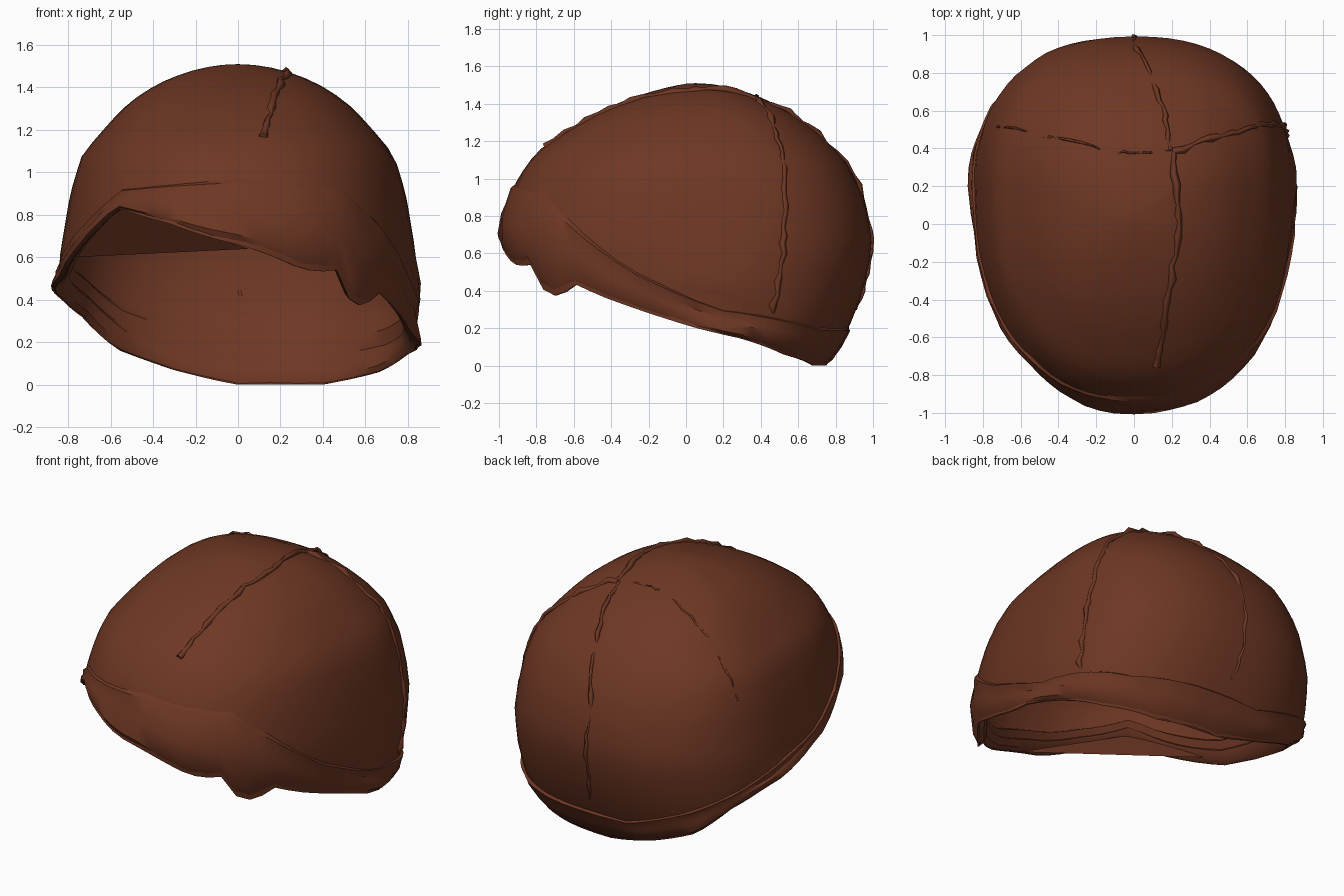
import bpy, bmesh, math, random
from mathutils import Vector
from mathutils.bvhtree import BVHTree

random.seed(4)
if "Cube" in bpy.data.objects:
    bpy.data.objects.remove(bpy.data.objects["Cube"], do_unlink=True)

TOP = 1.51
SEGMENTS = 72

brown = bpy.data.materials.new("brown_leather")
brown.use_nodes = True
colour = (0.155, 0.038, 0.017, 1)
brown.diffuse_color = colour
bsdf = next(n for n in brown.node_tree.nodes if n.type == "BSDF_PRINCIPLED")
bsdf.inputs["Base Color"].default_value = colour
bsdf.inputs["Roughness"].default_value = 0.8


def lerp_table(table, t):
    for (a, va), (b, vb) in zip(table, table[1:]):
        if t <= b:
            return va + (vb - va) * max(0, t - a) / (b - a)
    return table[-1][1]


# Profiles by height: front edge, back edge, half width
FRONT = [(0, -.8), (.4, -.94), (.6, -.98), (.7, -1), (.85, -.96), (1, -.9), (1.14, -.8),
         (1.34, -.5), (1.46, -.2), (1.495, -.06), (TOP, .05)]
BACK = [(0, .75), (.15, .85), (.4, .95), (.65, 1), (.9, .95), (1.1, .85), (1.33, .6),
        (1.46, .33), (1.495, .2), (TOP, .05)]
WIDTH = [(0, .72), (.18, .82), (.43, .84), (.6, .84), (.9, .79), (1.08, .735), (1.2, .635),
         (1.33, .51), (1.42, .37), (1.495, .15), (TOP, 0)]
# Heights by angle (degrees from the model's left): hem and top of the folded band
HEM = [(0, .165), (10, .13), (30, .06), (60, 0), (90, 0), (110, .07), (130, .16), (150, .32),
       (175, .43), (195, .52), (215, .7), (229, .83), (250, .76), (270, .66), (285, .56),
       (292, .53), (300, .54), (306, .38), (313, .37), (319, .44), (330, .36), (347, .25),
       (360, .165)]
BAND = [(0, .3), (45, .2), (100, .2), (150, .42), (190, .58), (230, .92), (270, .97),
        (305, .93), (322, .75), (338, .52), (360, .3)]


def by_height(table, z):
    # Interpolating over the polar angle keeps the crown round
    polar = [(math.acos(h / TOP), v) for h, v in reversed(table)]
    return lerp_table(polar, math.acos(min(1, max(0, z / TOP))))


def surface(deg, z, scale=1, push=0):
    a = math.radians(deg)
    yf, yb, w = (by_height(t, z) for t in (FRONT, BACK, WIDTH))
    yc = .05 + .15 * min(1, w / .8)
    c, s = math.cos(a), math.sin(a)
    # Small ear bumps at both sides and a flared tab on the left hem
    w += .035 * math.exp(-((z - .43) / .07) ** 2) * abs(c) ** 60
    w += .05 * math.exp(-((z - .17) / .06) ** 2) * max(0, math.cos(a + .1)) ** 90
    x = w * math.copysign(abs(c) ** .85, c)
    y = (yb - yc if s > 0 else yc - yf) * math.copysign(abs(s) ** .85, s)
    return Vector((x * scale + c * push, yc + y * scale + s * push, z))


def finish(obj):
    bpy.context.scene.collection.objects.link(obj)
    obj.data.materials.append(brown)
    if obj.type == "MESH":
        bpy.ops.object.select_all(action="DESELECT")
        obj.select_set(True)
        bpy.context.view_layer.objects.active = obj
        bpy.ops.object.shade_smooth_by_angle(angle=math.radians(40))


def add_rows(name, rows, first=None, last=None):
    """Bridges rings of points, listed from top to bottom, with optional end poles."""
    bm = bmesh.new()
    rings = [[bm.verts.new(p) for p in row] for row in rows]
    for upper, lower in zip(rings, rings[1:]):
        for i in range(SEGMENTS):
            j = (i + 1) % SEGMENTS
            bm.faces.new((upper[i], lower[i], lower[j], upper[j]))
    for pole, ring, flip in ((first, rings[0], False), (last, rings[-1], True)):
        if pole:
            centre = bm.verts.new(pole)
            for i in range(SEGMENTS):
                pair = (ring[i], ring[(i + 1) % SEGMENTS])
                bm.faces.new((centre,) + (pair[::-1] if flip else pair))
    mesh = bpy.data.meshes.new(name)
    bm.to_mesh(mesh)
    tree = BVHTree.FromBMesh(bm)
    bm.free()
    finish(bpy.data.objects.new(name, mesh))
    return tree


angles = [i * 360 / SEGMENTS for i in range(SEGMENTS)]


def ring(t, scale=1, drop=0):
    """Ring at fraction t of the way from the hem to the crown."""
    row = [surface(d, lerp_table(HEM, d) * (1 - t) + TOP * t, scale) for d in angles]
    return [p - Vector((0, 0, drop * t)) for p in row]


# Cap shell: crown, hem, rolled folds inside the hem, and the thin hollow lining
fractions = [math.cos(k / 20 * math.pi / 2) for k in range(1, 21)]
rows = [ring(t) for t in fractions]
rows += [ring(t, s) for t, s in ((.02, .96), (.07, .94), (.09, .965), (.14, .95), (.16, .98))]
rows += [ring(t, .982, .016) for t in reversed(fractions) if t > .18]
tree = add_rows("cap_shell", rows, first=(0, .05, TOP), last=(0, .05, TOP - .016))

# Folded band around the opening, with slightly uneven creases
rows = []
for t, push in ((0, -.005), (.06, .014), (.35, .008), (.5, .016), (.85, .012), (1, -.012)):
    rows.append([surface(d, (h := lerp_table(BAND, d)) + (lerp_table(HEM, d) - h) * t,
                         push=push + random.uniform(-.004, .004)) for d in angles])
add_rows("folded_band", rows)

# Flap stretched across the raised corner of the front hem
mesh = bpy.data.meshes.new("front_flap")
mesh.from_pydata([surface(200, .6, .98), surface(229, .85, .98), surface(272, .64, .98)],
                 [], [(0, 2, 1)])
finish(bpy.data.objects.new("front_flap", mesh))


# Raised seams, cast inwards onto the shell
def seam(name, path, radius, steps=7):
    origin = Vector((0, .1, .6))
    data = bpy.data.curves.new(name, "CURVE")
    data.dimensions = "3D"
    data.bevel_depth = radius
    data.bevel_resolution = 0
    data.use_fill_caps = True
    points = []
    for a, b in zip(path, path[1:]):
        for k in range(steps):
            ray = Vector(a).lerp(Vector(b), k / steps) - origin
            points.append(tree.ray_cast(origin + ray * 3, -ray)[0])
    spline = data.splines.new("POLY")
    spline.points.add(len(points) - 1)
    for p, co in zip(spline.points, points):
        jitter = Vector([random.uniform(-.01, .01) for _ in range(3)])
        p.co = (*(co + jitter), 1)
        p.radius = random.uniform(.5, 1.3)
    finish(bpy.data.objects.new(name, data))


seam("front_crown_seam", [(.2, .38, 1.42), (.24, 0, 1.49), (.18, -.4, 1.37),
                          (.11, -.8, 1.12)], .018)
seam("back_crown_seam", [(.2, .38, 1.42), (.14, .65, 1.28), (0, .95, .9), (0, .98, .5),
                         (.03, .9, .25)], .014)
seam("left_side_seam", [(.2, .38, 1.42), (.55, .48, 1.2), (.72, .52, .9), (.76, .5, .6),
                        (.74, .43, .25)], .018)
seam("right_side_seam", [(.2, .38, 1.42), (-.1, .38, 1.46), (-.5, .46, 1.25),
                         (-.72, .5, .9)], .006)
